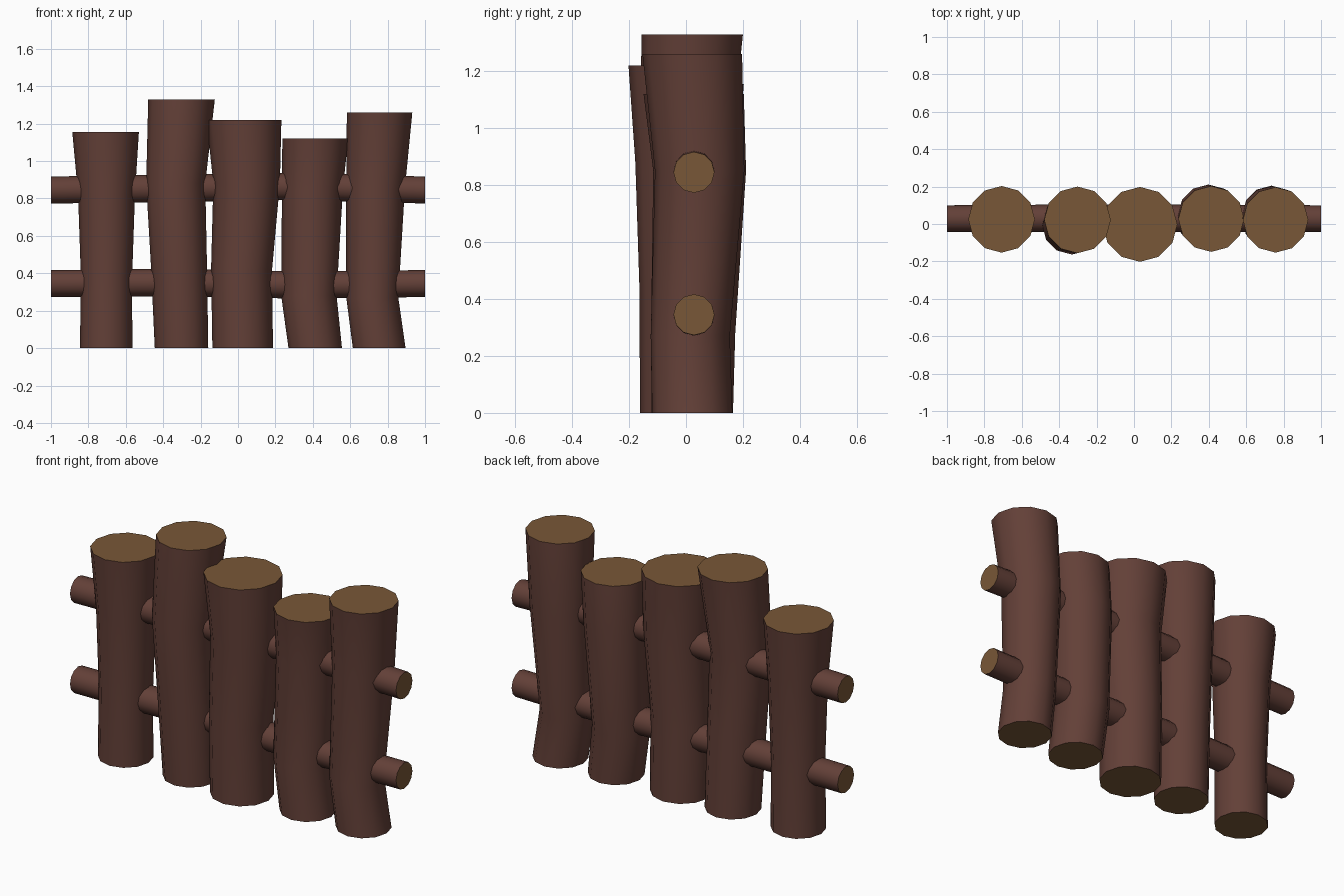
import bpy, bmesh
from math import cos, sin, pi
from mathutils import Vector

cube = bpy.data.objects.get("Cube")
if cube:
    bpy.data.objects.remove(cube, do_unlink=True)


def material(name, rgb):
    mat = bpy.data.materials.new(name)
    mat.use_nodes = True
    mat.diffuse_color = (*rgb, 1)
    mat.node_tree.nodes["Principled BSDF"].inputs["Base Color"].default_value = (*rgb, 1)
    return mat


bark = material("dark_bark", (0.125, 0.051, 0.039))
wood = material("cut_wood", (0.19, 0.095, 0.038))
SIDES = 12


def log(name, rings, axis):
    """Loft a bent log through (x, y, z, radius) rings lying across the axis."""
    bm = bmesh.new()
    u, v = (Vector((1, 0, 0)), Vector((0, 1, 0))) if axis == "z" else (Vector((0, 1, 0)), Vector((0, 0, 1)))
    loops = []
    for x, y, z, r in rings:
        angles = [2 * pi * i / SIDES for i in range(SIDES)]
        loops.append([bm.verts.new(Vector((x, y, z)) + r * (cos(a) * u + sin(a) * v)) for a in angles])
    for low, high in zip(loops, loops[1:]):
        for i in range(SIDES):
            j = (i + 1) % SIDES
            bm.faces.new((low[i], low[j], high[j], high[i]))
    # Sawn ends show the lighter wood
    for end in (loops[0][::-1], loops[-1]):
        bm.faces.new(end).material_index = 1
    bmesh.ops.recalc_face_normals(bm, faces=bm.faces)
    mesh = bpy.data.meshes.new(name)
    bm.to_mesh(mesh)
    bm.free()
    mesh.materials.append(bark)
    mesh.materials.append(wood)
    obj = bpy.data.objects.new(name, mesh)
    bpy.context.collection.objects.link(obj)
    bpy.ops.object.select_all(action="DESELECT")
    obj.select_set(True)
    bpy.context.view_layer.objects.active = obj
    bpy.ops.object.shade_smooth_by_angle(angle=pi / 4)


# Upright posts, each bent a little differently
posts = {
    "post_far_right": [(-.705, .022, 0, .14), (-.703, .022, .38, .137),
                       (-.703, .024, .82, .152), (-.708, .025, 1.155, .178)],
    "post_right": [(-.302, .02, 0, .143), (-.316, .005, .45, .15),
                   (-.333, -.005, .88, .158), (-.302, .022, 1.33, .178)],
    "post_middle": [(.025, 0, 0, .162), (.019, 0, .42, .163),
                    (.046, 0, .88, .178), (.032, -.002, 1.22, .2)],
    "post_left": [(.413, .022, 0, .143), (.379, .025, .28, .148),
                  (.398, .048, .85, .163), (.413, .027, 1.12, .176)],
    "post_far_left": [(.755, .022, 0, .141), (.718, .015, .27, .139),
                      (.735, .048, .85, .157), (.757, .022, 1.26, .175)],
}
for name, rings in posts.items():
    log(name, rings, "z")

# Cross rails running through the posts
rails = {"lower_rail": (.345, .005, -.007), "upper_rail": (.845, .01, .02)}
for name, (z, bend_right, bend_left) in rails.items():
    log(name, [(-1, .028, z, .072), (-.35, .03, z + bend_right, .074),
               (.3, .03, z + bend_left, .073), (1, .028, z, .072)], "x")
